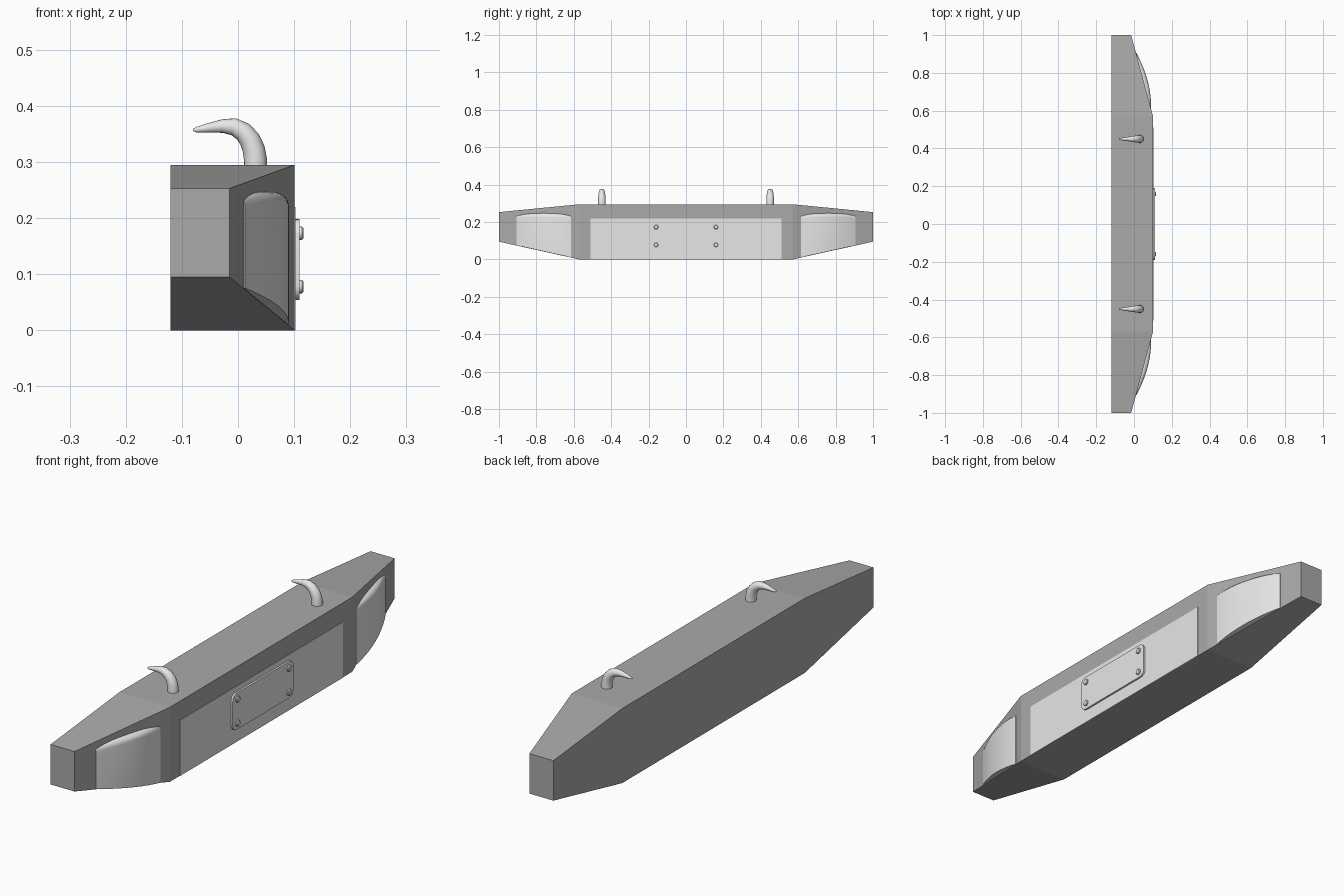
import bpy, bmesh, math
from mathutils import Vector

if "Cube" in bpy.data.objects:
    bpy.data.objects.remove(bpy.data.objects["Cube"])


def material(name, v):
    m = bpy.data.materials.new(name)
    m.diffuse_color = (v, v, v, 1)
    m.use_nodes = True
    m.node_tree.nodes["Principled BSDF"].inputs["Base Color"].default_value = m.diffuse_color
    return m


DARK = material("dark grey", 0.40)
LIGHT = material("light grey", 0.80)


def make(name, bm, mat, smooth=None):
    bmesh.ops.recalc_face_normals(bm, faces=bm.faces)
    me = bpy.data.meshes.new(name)
    bm.to_mesh(me)
    bm.free()
    ob = bpy.data.objects.new(name, me)
    bpy.context.collection.objects.link(ob)
    me.materials.append(mat)
    if smooth:
        bpy.ops.object.select_all(action='DESELECT')
        ob.select_set(True)
        bpy.context.view_layer.objects.active = ob
        bpy.ops.object.shade_smooth_by_angle(angle=math.radians(smooth))
    return ob


def loft(rings):
    # skin closed rings of equal length and cap both ends
    bm = bmesh.new()
    vr = [[bm.verts.new(p) for p in r] for r in rings]
    n = len(vr[0])
    for a, b in zip(vr, vr[1:]):
        for i in range(n):
            j = (i + 1) % n
            bm.faces.new((a[i], a[j], b[j], b[i]))
    bm.faces.new(vr[0])
    bm.faces.new(vr[-1])
    return bm


def rounded_slab(name, x0, x1, y, z0, z1, r):
    # plate facing +x with rounded corners
    outline = []
    for cy, cz, a0 in ((y - r, z1 - r, 0), (-y + r, z1 - r, 90),
                       (-y + r, z0 + r, 180), (y - r, z0 + r, 270)):
        for k in range(7):
            a = math.radians(a0 + 15 * k)
            outline.append((cy + r * math.cos(a), cz + r * math.sin(a)))
    return make(name, loft([[(x, p, q) for p, q in outline] for x in (x0, x1)]), LIGHT, 30)


# Bumper beam: full section in the middle, tapering to both ends
BACK, FRONT, TIP, BEND = -0.12, 0.101, -0.015, 0.57


def section(y, front, z0, z1):
    return [(BACK, y, z0), (front, y, z0), (front, y, z1), (BACK, y, z1)]


make("bumper_beam", loft([section(-1, TIP, 0.095, 0.253), section(-BEND, FRONT, 0, 0.295),
                          section(BEND, FRONT, 0, 0.295), section(1, TIP, 0.095, 0.253)]), DARK)

# Thin centre panel on the front
bm = loft([[(x, -0.51, 0.0), (x, 0.51, 0.0), (x, 0.51, 0.22), (x, -0.51, 0.22)]
           for x in (FRONT - 0.003, FRONT + 0.0015)])
make("centre_panel", bm, LIGHT)

# Licence plate holder with four screws
rounded_slab("plate", FRONT, 0.110, 0.19, 0.054, 0.198, 0.025)
for sy in (-1, 1):
    for z in (0.078, 0.173):
        rings = [[(x, sy * 0.16 + r * math.cos(k * math.pi / 8), z + r * math.sin(k * math.pi / 8))
                  for k in range(16)]
                 for x, r in ((0.108, 0.012), (0.114, 0.012), (0.1165, 0.009))]
        make("plate_screw", loft(rings), LIGHT, 40)

# Bulged corner lamps on the angled faces
Y0, Y1, NS = 0.615, 0.905, 16


def lamp_ring(s):
    y = Y0 + (Y1 - Y0) * s
    f = (y - BEND) / (1 - BEND)
    face = FRONT + (TIP - FRONT) * f
    bulge = 0.002 + 0.020 * (1 - (2 * s - 1) ** 2)
    bottom = 0.095 * f + 0.001
    top = 0.231 + 0.016 * (1 - abs(2 * s - 1) ** 3)
    pts = [(face - 0.012, y, bottom), (face + bulge, y, bottom)]
    for k in range(7):
        a = k * math.pi / 12
        pts.append((face + bulge * math.cos(a), y, top - 0.02 + 0.02 * math.sin(a)))
    pts.append((face - 0.012, y, top))
    return pts


for side in (-1, 1):
    rings = [[(x, side * y, z) for x, y, z in lamp_ring(i / NS)] for i in range(NS + 1)]
    make("corner_lamp", loft(rings), LIGHT, 40)

# Curved horns on top: (x, z, radius) along the centre line
HORN = [(0.031, 0.285, 0.021), (0.031, 0.305, 0.0205), (0.028, 0.323, 0.020),
        (0.021, 0.340, 0.019), (0.009, 0.354, 0.0175), (-0.008, 0.363, 0.0155),
        (-0.028, 0.364, 0.012), (-0.052, 0.361, 0.0085), (-0.074, 0.3575, 0.005),
        (-0.080, 0.357, 0.002)]
for side in (-1, 1):
    rings = []
    for i, (x, z, r) in enumerate(HORN):
        a, b = HORN[max(i - 1, 0)], HORN[min(i + 1, len(HORN) - 1)]
        t = Vector((b[0] - a[0], 0, b[1] - a[1])).normalized()
        u, v = Vector((0, 1, 0)), Vector((-t.z, 0, t.x))
        c = Vector((x, side * 0.45, z))
        rings.append([c + r * (math.cos(k * math.pi / 8) * u + math.sin(k * math.pi / 8) * v)
                      for k in range(16)])
    make("horn", loft(rings), LIGHT, 50)
